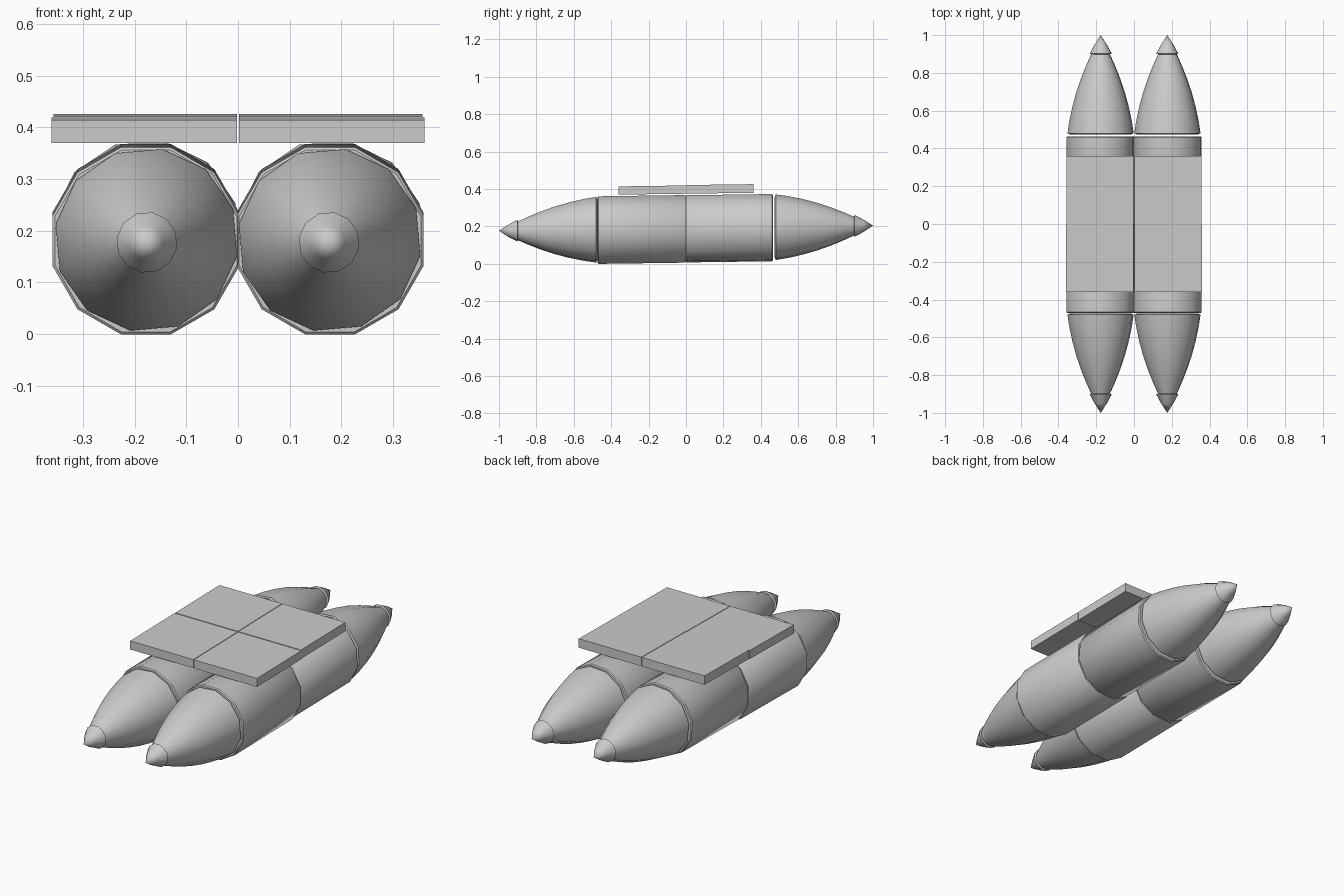
import bpy, bmesh, math

if "Cube" in bpy.data.objects:
    bpy.data.objects.remove(bpy.data.objects["Cube"])

SIDES = 12
TILT = 0.014      # the whole raft rises slightly towards the rear


def finish(bm, name, smooth=None):
    bmesh.ops.recalc_face_normals(bm, faces=bm.faces)
    for v in bm.verts:
        v.co.z += TILT * v.co.y
    me = bpy.data.meshes.new(name)
    bm.to_mesh(me)
    bm.free()
    ob = bpy.data.objects.new(name, me)
    bpy.context.collection.objects.link(ob)
    if smooth:
        bpy.ops.object.select_all(action='DESELECT')
        ob.select_set(True)
        bpy.context.view_layer.objects.active = ob
        bpy.ops.object.shade_smooth_by_angle(angle=math.radians(smooth))
    return ob


def lathe(name, profile, cx, cz, end, roll=0.0):
    """Spin a (distance along y, radius) profile; end is -1 front, 1 rear."""
    bm = bmesh.new()
    rings = []
    for d, r in profile:
        if r == 0:
            rings.append([bm.verts.new((cx, end * d, cz))])
            continue
        ring = []
        for i in range(SIDES):
            a = 2 * math.pi * (i + 0.5) / SIDES + math.radians(roll)
            ring.append(bm.verts.new((cx + r * math.cos(a), end * d, cz + r * math.sin(a))))
        rings.append(ring)
    for a, b in zip(rings, rings[1:]):
        for i in range(SIDES):
            j = (i + 1) % SIDES
            bm.faces.new((a[i], a[j], b[0]) if len(b) == 1 else (a[i], a[j], b[j], b[i]))
    bm.faces.new(rings[0])
    if len(rings[-1]) > 1:
        bm.faces.new(rings[-1])
    return finish(bm, name, 40)


def box(name, lo, hi):
    bm = bmesh.new()
    bmesh.ops.create_cube(bm, size=1)
    for v in bm.verts:
        v.co = [lo[k] + (v.co[k] + 0.5) * (hi[k] - lo[k]) for k in range(3)]
    return finish(bm, name)


NOSE = [(0.474, 0.163), (0.480, 0.178), (0.54, 0.169), (0.62, 0.152), (0.70, 0.130),
        (0.78, 0.102), (0.85, 0.073), (0.90, 0.050)]
TIP = [(0.897, 0.047), (0.902, 0.059), (0.95, 0.033), (1.0, 0.0)]

for sx, side in ((-1, "left"), (1, "right")):
    for end, pos in ((-1, "front"), (1, "rear")):
        tag = f"{pos}_{side}"
        x = sx * 0.178
        roll = 0 if end < 0 else 4
        # pontoon barrel section
        r = 0.187 if end < 0 else 0.183
        length = 0.472 if end < 0 else 0.464
        lathe("barrel_" + tag, [(0.001, r - 0.004), (0.006, r), (length - 0.005, r), (length, r - 0.005)],
              x, 0.187, end, roll)
        # tapered nose and pointed tip
        lathe("nose_" + tag, NOSE, x - 0.001 * sx, 0.189, end, 5)
        lathe("tip_" + tag, TIP, x - 0.002 * sx, 0.190, end, 5)
        # deck panel
        x0, x1 = sorted((sx * 0.0015, sx * (0.36 if end < 0 else 0.357)))
        y0, y1 = sorted((end * 0.001, end * 0.36))
        box("deck_panel_" + tag, (x0, y0, 0.375), (x1, y1, 0.419 if end < 0 else 0.421))
